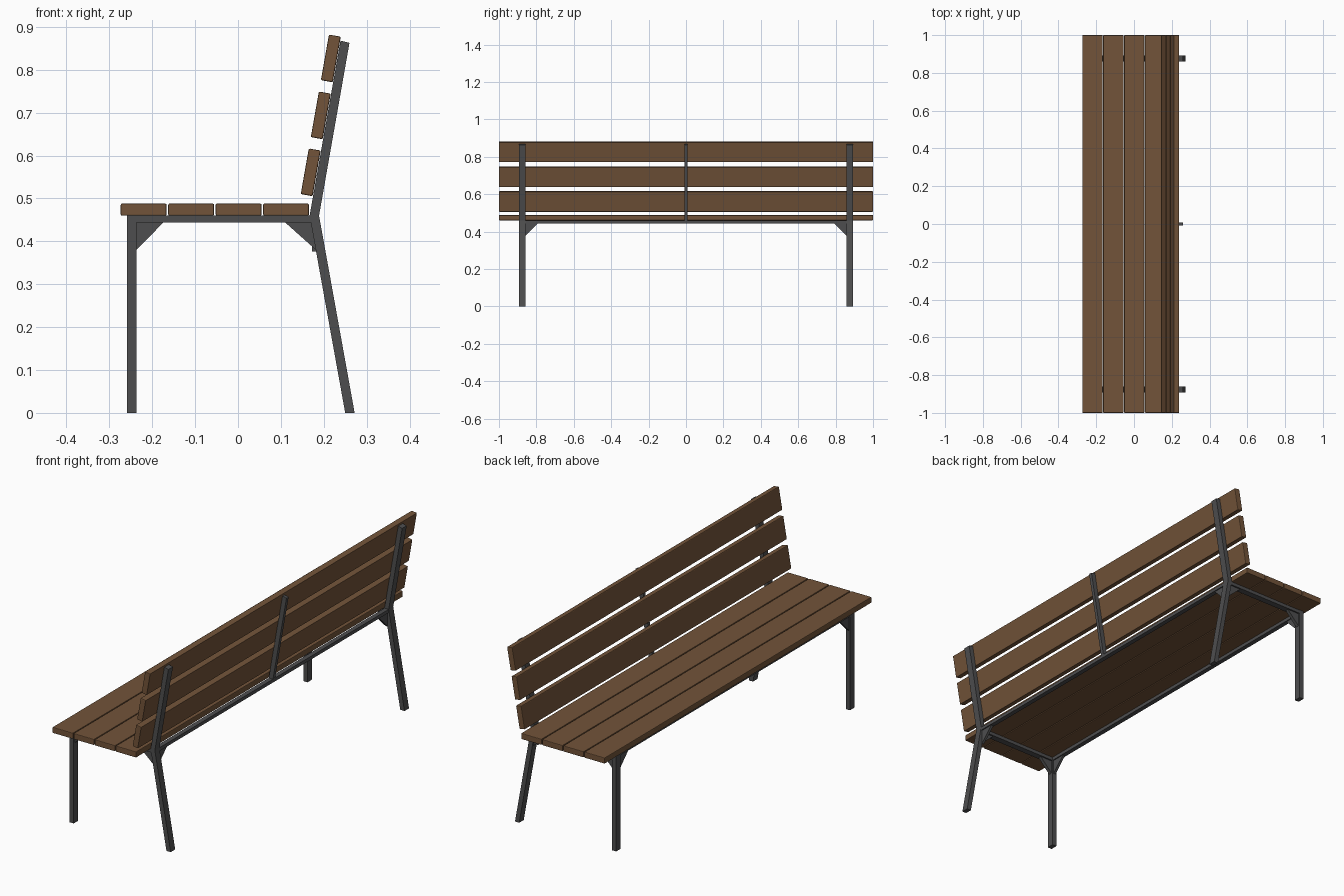
import bpy, bmesh
from math import radians
from mathutils import Vector

cube = bpy.data.objects.get("Cube")
if cube:
    bpy.data.objects.remove(cube, do_unlink=True)


def material(name, colour):
    m = bpy.data.materials.new(name)
    m.use_nodes = True
    m.diffuse_color = (*colour, 1)
    bsdf = next(n for n in m.node_tree.nodes if n.type == 'BSDF_PRINCIPLED')
    bsdf.inputs["Base Color"].default_value = (*colour, 1)
    return m


WOOD = material("brown wood", (0.17, 0.088, 0.041))
METAL = material("dark grey metal", (0.076, 0.076, 0.078))


def finish(name, bm, mat):
    bmesh.ops.recalc_face_normals(bm, faces=bm.faces)
    mesh = bpy.data.meshes.new(name)
    bm.to_mesh(mesh)
    bm.free()
    mesh.materials.append(mat)
    ob = bpy.data.objects.new(name, mesh)
    bpy.context.collection.objects.link(ob)
    return ob


def box(name, centre, size, mat, tilt=0, bevel=0):
    """Box, optionally leaning back about the long axis."""
    bm = bmesh.new()
    bmesh.ops.create_cube(bm, size=1)
    bmesh.ops.scale(bm, vec=size, verts=bm.verts)
    ob = finish(name, bm, mat)
    ob.location = centre
    ob.rotation_euler.y = tilt
    if bevel:
        mod = ob.modifiers.new("rounded edges", 'BEVEL')
        mod.width = bevel
        mod.segments = 2
    return ob


def prism(name, points, extrusion, mat):
    """Flat outline pushed along a vector."""
    bm = bmesh.new()
    face = bm.faces.new([bm.verts.new(p) for p in points])
    out = bmesh.ops.extrude_face_region(bm, geom=[face])
    verts = [g for g in out["geom"] if isinstance(g, bmesh.types.BMVert)]
    bmesh.ops.translate(bm, vec=Vector(extrusion), verts=verts)
    return finish(name, bm, mat)


def side_profile(name, outline, y, width, mat):
    return prism(name, [(x, y - width / 2, z) for x, z in outline], (0, width, 0), mat)


# Seat slats
for i in range(4):
    box(f"seat_slat_{i + 1}", (-0.22 + i * 0.1107, 0, 0.474),
        (0.107, 2, 0.028), WOOD, bevel=0.003)

# Leaning backrest slats
for i in range(3):
    box(f"back_slat_{i + 1}", (0.1695 + i * 0.0235, 0, 0.561 + i * 0.1328),
        (0.028, 2, 0.108), WOOD, tilt=radians(10), bevel=0.003)

# Outlines of the bent rear leg, the middle support and the corner brackets
upper = [(0.189, 0.46), (0.26, 0.863), (0.239, 0.868), (0.167, 0.46)]
rear_leg = [(0.25, 0), (0.272, 0)] + upper
front_bracket = [(-0.238, 0.444), (-0.174, 0.444), (-0.238, 0.379)]
rear_bracket = [(0.17, 0.444), (0.11, 0.444), (0.183, 0.379)]

for side, s in (("left", 1), ("right", -1)):
    y = s * 0.876
    side_profile(f"rear_leg_{side}", rear_leg, y, 0.034, METAL)
    box(f"front_leg_{side}", (-0.248, y, 0.23), (0.022, 0.034, 0.46), METAL)
    box(f"side_rail_{side}", (-0.034, y, 0.452), (0.41, 0.03, 0.016), METAL)
    side_profile(f"front_bracket_{side}", front_bracket, y, 0.016, METAL)
    side_profile(f"rear_bracket_{side}", rear_bracket, y, 0.016, METAL)
    # Brackets running along the bench
    for end, x in (("front", -0.248), ("rear", 0.178)):
        pts = [(x - 0.006, s * 0.86, 0.446), (x - 0.006, s * 0.79, 0.446),
               (x - 0.006, s * 0.86, 0.376)]
        prism(f"{end}_long_bracket_{side}", pts, (0.012, 0, 0), METAL)

# Long rails and the middle back support
for end, x in (("front", -0.248), ("rear", 0.178)):
    box(f"{end}_rail", (x, 0, 0.452), (0.022, 1.73, 0.016), METAL)
side_profile("middle_back_support", upper, 0, 0.016, METAL)
